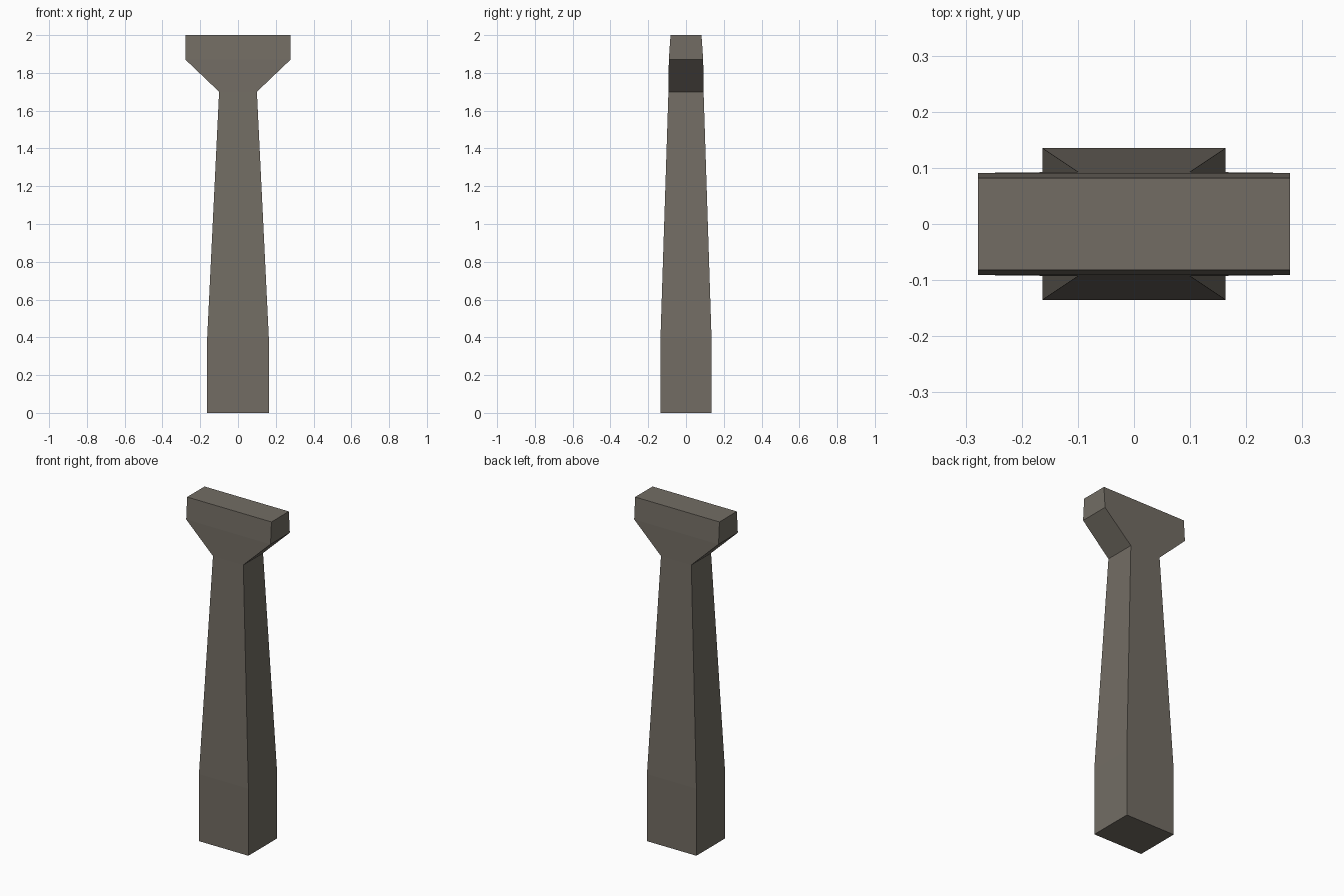
import bpy, bmesh

if "Cube" in bpy.data.objects:
    bpy.data.objects.remove(bpy.data.objects["Cube"])

# Flat stone colour
stone = bpy.data.materials.new("warm grey stone")
stone.diffuse_color = (0.17, 0.152, 0.127, 1)
stone.use_nodes = True
stone.node_tree.nodes["Principled BSDF"].inputs["Base Color"].default_value = stone.diffuse_color

# Rectangular cross-sections from foot to cap: height, half width, half depth
sections = [
    (0.00, 0.163, 0.135),  # foot
    (0.40, 0.163, 0.135),  # top of straight base
    (1.70, 0.100, 0.093),  # neck of tapered shaft
    (1.87, 0.278, 0.091),  # flared bracket
    (2.00, 0.278, 0.082),  # cap
]

# Loft the pillar through the sections
bm = bmesh.new()
rings = [[bm.verts.new((sx * hx, sy * hy, z))
          for sx, sy in ((-1, -1), (1, -1), (1, 1), (-1, 1))]
         for z, hx, hy in sections]
for low, high in zip(rings, rings[1:]):
    for i in range(4):
        j = (i + 1) % 4
        bm.faces.new((low[i], low[j], high[j], high[i]))
bm.faces.new(rings[0][::-1])
bm.faces.new(rings[-1])
bmesh.ops.recalc_face_normals(bm, faces=bm.faces)

mesh = bpy.data.meshes.new("pillar")
bm.to_mesh(mesh)
bm.free()
mesh.materials.append(stone)
bpy.context.collection.objects.link(bpy.data.objects.new("pillar", mesh))
